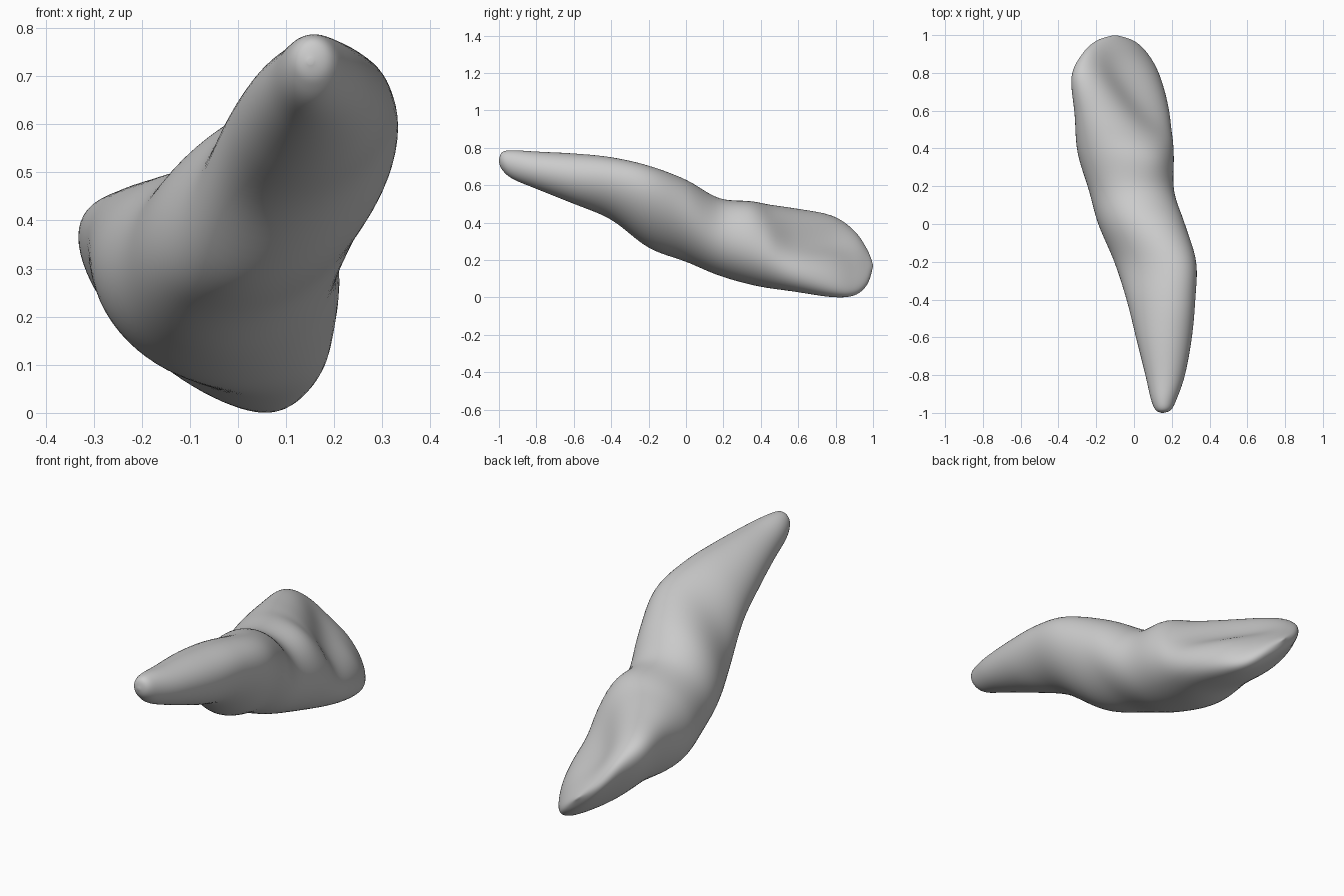
import bpy, bmesh, math

if "Cube" in bpy.data.objects:
    bpy.data.objects.remove(bpy.data.objects["Cube"])

# Stations along the tooth: y, x min, x max, z min, z max, tilt, hollow
# tilt > 0 leans the section to upper right (root), < 0 to upper left (crown)
STATIONS = [
    (-1.00, .145, .155, .725, .735, 0, 0),
    (-.985, .115, .195, .685, .775, 0, 0),
    (-.93, .09, .225, .635, .787, 0, 0),
    (-.80, .06, .27, .58, .78, .03, 0),
    (-.60, .01, .307, .50, .77, .12, 0),
    (-.40, -.04, .325, .415, .75, .28, 0),
    (-.20, -.105, .33, .265, .705, .4, 0),
    (0.00, -.19, .27, .19, .63, .27, 0),
    (.18, -.24, .212, .115, .53, .05, 0),
    (.38, -.30, .21, .06, .505, -.12, -.1),
    (.58, -.315, .195, .03, .478, -.44, .3),
    (.78, -.332, .14, .001, .44, -.66, .5),
    (.90, -.275, .075, .01, .36, -.8, .4),
    (.97, -.20, .0, .07, .255, -.85, .2),
    (1.00, -.105, -.095, .165, .175, -.85, 0),
]
SEGMENTS, STEPS = 64, 8


def spline(a, b, c, d, t):
    """Catmull-Rom between b and c."""
    return tuple(.5 * (2 * q + (r - p) * t + (2 * p - 5 * q + 4 * r - s) * t * t
                       + (3 * q - p - 3 * r + s) * t ** 3)
                 for p, q, r, s in zip(a, b, c, d))


def section(station):
    """Tilted oval that fills the given box, hollowed or swollen on its upper-right side."""
    y, x0, x1, z0, z1, tilt, hollow = station
    hx, hz = max((x1 - x0) / 2, .003), max((z1 - z0) / 2, .003)
    phase = math.acos(max(-.95, min(.95, tilt)))
    middle = .05 if hollow < 0 else .45 * (y - .7)   # the hollow runs diagonally
    points = []
    for i in range(SEGMENTS):
        a = 2 * math.pi * i / SEGMENTS
        dx, dz = hx * math.cos(a), hz * math.cos(a - phase)
        u, v = (dx + dz) / math.sqrt(2), (dz - dx) / math.sqrt(2)
        if u > 0:
            u *= 1 - hollow * math.exp(-((v - middle) / .16) ** 2)
        points.append(((x0 + x1) / 2 + (u - v) / math.sqrt(2), y,
                       (z0 + z1) / 2 + (u + v) / math.sqrt(2)))
    return points


# Smoothly interpolated rings from root tip to biting edge
rows = []
last = len(STATIONS) - 1
for k in range(last):
    near = [STATIONS[min(max(k + o, 0), last)] for o in (-1, 0, 1, 2)]
    rows += [spline(*near, s / STEPS) for s in range(STEPS)]
rows.append(STATIONS[-1])

# Skin the rings and close both ends
bm = bmesh.new()
rings = [[bm.verts.new(p) for p in section(r)] for r in rows]
for a, b in zip(rings, rings[1:]):
    for i in range(SEGMENTS):
        j = (i + 1) % SEGMENTS
        bm.faces.new((a[i], a[j], b[j], b[i]))
bm.faces.new(rings[0])
bm.faces.new(rings[-1])
bmesh.ops.recalc_face_normals(bm, faces=bm.faces[:])
for f in bm.faces:
    f.smooth = True

mesh = bpy.data.meshes.new("tooth")
bm.to_mesh(mesh)
bm.free()
tooth = bpy.data.objects.new("tooth", mesh)
bpy.context.collection.objects.link(tooth)

# Gentle relaxing of the surface
relax = tooth.modifiers.new("relax", 'SMOOTH')
relax.factor, relax.iterations = .5, 6
